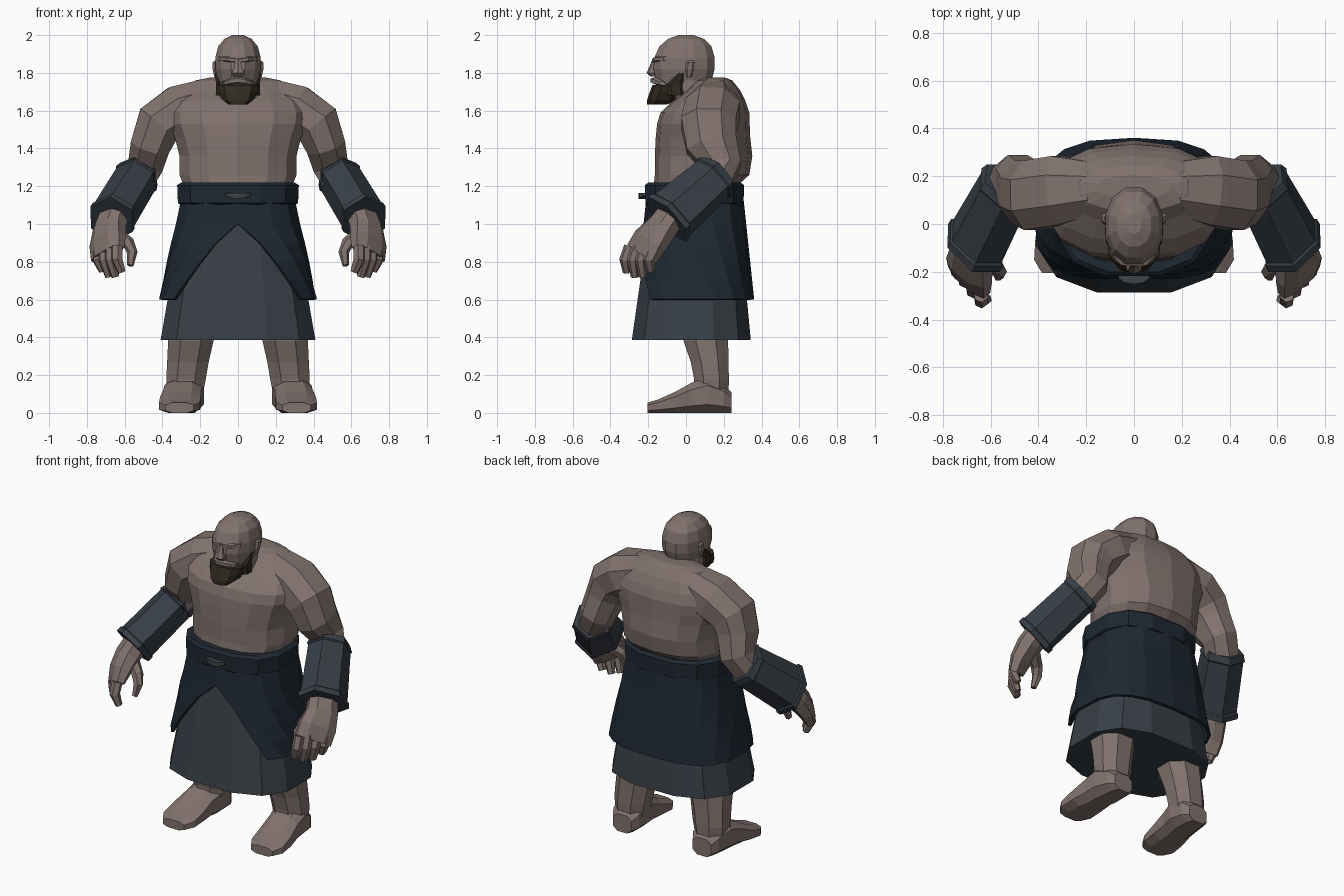
import bpy, bmesh
from math import sin, cos, pi, radians
from mathutils import Vector

X, Y, Z = Vector((1, 0, 0)), Vector((0, 1, 0)), Vector((0, 0, 1))


def material(name, rgb):
    m = bpy.data.materials.new(name)
    m.diffuse_color = (*rgb, 1)
    return m


SKIN = material("skin", (0.22, 0.17, 0.155))
NAVY = material("dark_cloth", (0.013, 0.021, 0.032))
SLATE = material("slate_cloth", (0.04, 0.05, 0.063))
HAIR = material("hair", (0.03, 0.023, 0.014))
METAL = material("buckle_metal", (0.05, 0.055, 0.06))


def spow(v, p):
    return (1 if v >= 0 else -1) * abs(v) ** (2 / p)


def finish(name, bm, mat, mirror):
    bmesh.ops.recalc_face_normals(bm, faces=bm.faces)
    me = bpy.data.meshes.new(name)
    bm.to_mesh(me)
    bm.free()
    me.materials.append(mat)
    ob = bpy.data.objects.new(name, me)
    bpy.context.collection.objects.link(ob)
    if mirror:
        ob.modifiers.new("mirror", 'MIRROR')
    return ob


def loft(name, rows, mat, n=8, p=2.2, ref=X, axis=None, mirror=False):
    """Skin through rounded sections; each row is x, y, z, half size along ref, half size across."""
    unit = [(spow(cos(2 * pi * (i + .5) / n), p), spow(sin(2 * pi * (i + .5) / n), p)) for i in range(n)]
    mu, mv = max(u for u, v in unit), max(v for u, v in unit)
    pts = [Vector(r[:3]) for r in rows]
    bm = bmesh.new()
    rings = []
    for i, r in enumerate(rows):
        t = axis or (pts[min(i + 1, len(pts) - 1)] - pts[max(i - 1, 0)]).normalized()
        u = (ref - t * ref.dot(t)).normalized()
        v = t.cross(u)
        rings.append([bm.verts.new(pts[i] + u * a / mu * r[3] + v * b / mv * r[4]) for a, b in unit])
    for a, b in zip(rings, rings[1:]):
        for j in range(n):
            k = (j + 1) % n
            bm.faces.new((a[j], a[k], b[k], b[j]))
    bm.faces.new(rings[0])
    bm.faces.new(rings[-1])
    return finish(name, bm, mat, mirror)


def stack(name, rows, mat, n=12, p=2.3):
    """Vertical loft on the centre plane; each row is z, y, half width, half depth."""
    return loft(name, [(0, y, z, a, b) for z, y, a, b in rows], mat, n, p, axis=Z)


# Torso with heavy back overhanging the belt and sloping chest
stack("torso", [(1.1, .045, .28, .22), (1.21, .055, .29, .225), (1.26, .085, .31, .25),
                (1.36, .093, .31, .258), (1.46, .09, .335, .25), (1.53, .092, .365, .245),
                (1.59, .1, .37, .235), (1.65, .12, .345, .195), (1.71, .145, .28, .14),
                (1.76, .15, .225, .095), (1.775, .155, .15, .05)], SKIN, 14, 2.4)

# Shoulders and upper arms
loft("arm", [(.16, .15, 1.655, .11, .115), (.31, .14, 1.605, .145, .13), (.42, .12, 1.53, .145, .125),
             (.462, .135, 1.42, .135, .105), (.49, .185, 1.31, .105, .095), (.53, .15, 1.24, .1, .09),
             (.58, .08, 1.17, .09, .08)], SKIN, ref=Y, mirror=True)

# Bracers: faceted flaring sleeve with thin lips
start, end = Vector((.525, .175, 1.265)), Vector((.67, -.1, 1.025))
loft("bracer", [(*start.lerp(end, f), a, b) for f, a, b in
                [(0, .09, .09), (0, .105, .115), (.1, .12, .125), (.12, .112, .118),
                 (.9, .128, .122), (.92, .138, .13), (1, .14, .13), (1, .1, .085)]],
     SLATE, 6, 2.1, ref=Y, axis=(end - start).normalized(), mirror=True)

# Hands: palm, four curled fingers and a thumb
knuckle = Vector((.62, .78, 0))
loft("palm", [(.65, -.07, 1.06, .08, .065), (.68, -.13, .98, .09, .065), (.69, -.19, .91, .108, .055),
              (.69, -.235, .84, .108, .038)], SKIN, 8, 2.5, ref=knuckle, mirror=True)
for i, drop in enumerate((.745, .72, .72, .75)):
    c = Vector((.69, -.245, 0)) + knuckle * (-.08 + .054 * i)
    loft(f"finger_{i + 1}", [(c.x, c.y + .01, .88, .027, .032), (c.x, c.y - .015, .81, .027, .03),
                             (c.x - .025, c.y - .005, drop, .02, .02)],
         SKIN, 6, ref=knuckle, mirror=True)
loft("thumb", [(.65, -.13, .95, .035, .04), (.58, -.18, .9, .03, .033), (.56, -.2, .85, .026, .028),
               (.57, -.22, .78, .017, .017)], SKIN, 6, ref=Y, mirror=True)

# Legs and feet
loft("leg", [(.23, .105, .55, .125, .12), (.25, .105, .38, .12, .118), (.265, .125, .27, .11, .1),
             (.275, .135, .18, .105, .092), (.28, .135, .08, .09, .09)], SKIN, axis=Z, mirror=True)
loft("foot", [(.28, .24, .055, .065, .055), (.28, .2, .075, .09, .075), (.285, .11, .095, .105, .095),
              (.295, .03, .08, .1, .08), (.305, -.06, .055, .108, .055), (.31, -.15, .035, .108, .035),
              (.31, -.205, .027, .075, .027)], SKIN, 8, 2.8, axis=Y, mirror=True)

# Under skirt
stack("under_skirt", [(1.1, .045, .285, .23), (.385, .028, .41, .315)], SLATE, 12, 2.7)

# Over skirt, split in front below the apex
bm = bmesh.new()
grid = []
for z, gap in ((1.12, 0), (1.0, 0), (.9, 12), (.8, 24), (.7, 36), (.6, 48)):
    f, g = (1.12 - z) / .52, radians(gap)
    rx, ry = .3 + .11 * f, .25 + .055 * f
    grid.append([bm.verts.new((rx * spow(sin(a), 2.8), .047 - ry * spow(cos(a), 2.8), z))
                 for a in (g + (2 * pi - 2 * g) * j / 14 for j in range(15))])
for a, b in zip(grid, grid[1:]):
    for j in range(14):
        bm.faces.new((a[j], a[j + 1], b[j + 1], b[j]))
bmesh.ops.remove_doubles(bm, verts=bm.verts, dist=.0005)
over = finish("over_skirt", bm, NAVY, False)
thick = over.modifiers.new("thickness", 'SOLIDIFY')
thick.thickness, thick.offset = .018, 0

# Belt and buckle
stack("belt", [(1.1, .045, .3, .245), (1.11, .045, .318, .26), (1.205, .045, .322, .262),
               (1.22, .045, .3, .245)], NAVY, 12, 2.6)
loft("buckle", [(-.065, -.215, 1.155, .012, .008), (-.04, -.225, 1.152, .02, .012),
                (0, -.232, 1.148, .02, .016), (.04, -.225, 1.152, .02, .012),
                (.065, -.215, 1.155, .012, .008)], METAL, 4, ref=Y, axis=X)

# Head and neck
stack("head", [(1.6, .08, .14, .12), (1.7, .03, .11, .125), (1.76, -.012, .107, .147),
               (1.82, -.01, .12, .162), (1.88, -.008, .12, .16), (1.94, -.003, .105, .138),
               (1.98, .0, .072, .095), (2.0, .0, .03, .04)], SKIN, 12, 2.2)

# Face: brow, nose, upper lip, ears
loft("brow", [(-.1, -.1, 1.875, .02, .015), (-.055, -.152, 1.872, .02, .016), (0, -.165, 1.864, .015, .014),
              (.055, -.152, 1.872, .02, .016), (.1, -.1, 1.875, .02, .015)], SKIN, 6, ref=Y, axis=X)
loft("nose", [(0, -.165, 1.88, .014, .01), (0, -.175, 1.83, .019, .02), (0, -.183, 1.8, .032, .026),
              (0, -.172, 1.78, .022, .014)], SKIN, 6, axis=Z)
loft("upper_lip", [(-.075, -.12, 1.745, .02, .014), (-.035, -.158, 1.757, .022, .02),
                   (0, -.165, 1.76, .022, .018), (.035, -.158, 1.757, .022, .02),
                   (.075, -.12, 1.745, .02, .014)], SKIN, 6, ref=Y, axis=X)
loft("ear", [(.115, .015, 1.775, .01, .012), (.122, .02, 1.82, .013, .024), (.122, .025, 1.855, .012, .022),
             (.115, .025, 1.865, .008, .012)], SKIN, 6, axis=Z, mirror=True)

# Beard and sideburns
stack("beard", [(1.632, -.155, .05, .05), (1.655, -.125, .08, .082), (1.695, -.107, .1, .086),
                (1.735, -.09, .108, .088)], HAIR, 10, 2.6)
loft("sideburn", [(.1, -.05, 1.68, .018, .045), (.102, -.055, 1.74, .014, .045),
                  (.114, -.025, 1.8, .008, .014)], HAIR, 6, axis=Z, mirror=True)
